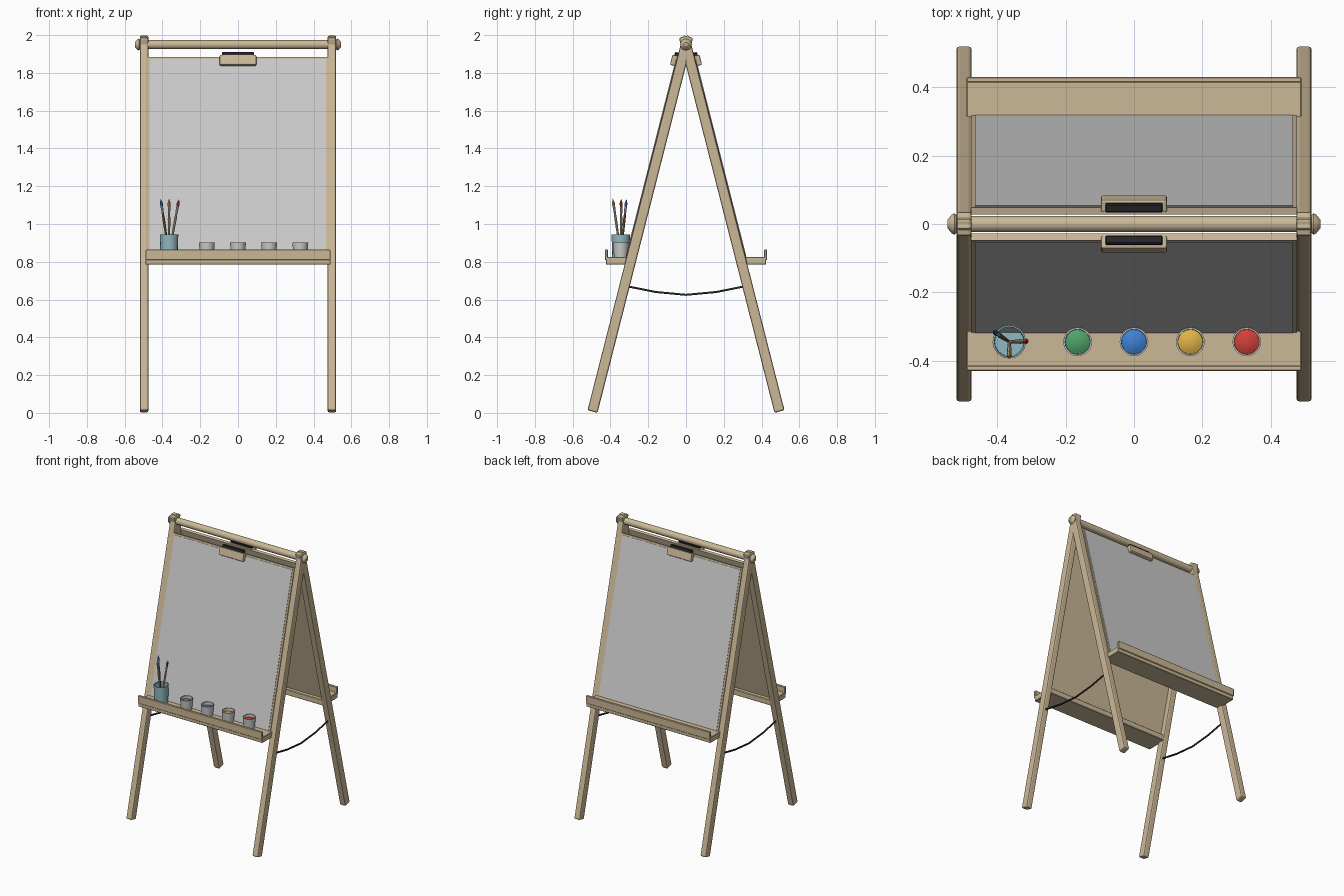
import bpy, bmesh, math
from mathutils import Matrix, Vector

if "Cube" in bpy.data.objects:
    bpy.data.objects.remove(bpy.data.objects["Cube"])

def mat(name, r, g, b):
    m = bpy.data.materials.new(name)
    m.diffuse_color = (r, g, b, 1)
    m.use_nodes = True
    m.node_tree.nodes["Principled BSDF"].inputs["Base Color"].default_value = m.diffuse_color
    return m

WOOD = mat("wood", 0.60, 0.48, 0.31)
BLACK = mat("black", 0.02, 0.02, 0.025)
TEAL = mat("teal", 0.28, 0.48, 0.53)
GREEN = mat("green", 0.08, 0.36, 0.14)
BLUE = mat("blue", 0.05, 0.22, 0.65)
YELLOW = mat("yellow", 0.75, 0.45, 0.06)
RED = mat("red", 0.65, 0.05, 0.04)
BROWN = mat("brown", 0.25, 0.14, 0.07)

def finish(name, bm, m=None, xf=None, smooth=False):
    bmesh.ops.recalc_face_normals(bm, faces=bm.faces)
    if xf is not None:
        bm.transform(xf)
    me = bpy.data.meshes.new(name)
    bm.to_mesh(me)
    bm.free()
    ob = bpy.data.objects.new(name, me)
    bpy.context.collection.objects.link(ob)
    if m:
        me.materials.append(m)
    if smooth:
        bpy.ops.object.select_all(action='DESELECT')
        ob.select_set(True)
        bpy.context.view_layer.objects.active = ob
        bpy.ops.object.shade_smooth_by_angle(angle=math.radians(35))
    return ob

def box(name, lo, hi, m=None, xf=None, bevel=0.0, seg=1):
    lo, hi = Vector(lo), Vector(hi)
    bm = bmesh.new()
    bmesh.ops.create_cube(bm, size=1)
    for v in bm.verts:
        v.co = Vector([(lo[i] + hi[i]) / 2 + v.co[i] * (hi[i] - lo[i]) for i in range(3)])
    ob = finish(name, bm, m, xf)
    if bevel:
        mod = ob.modifiers.new("bevel", 'BEVEL')
        mod.width, mod.segments = bevel, seg
    return ob

def lathe(name, profile, m=None, xf=None, n=16):
    # spin a (radius, height) profile about z
    bm = bmesh.new()
    vs = [bm.verts.new((r, 0, z)) for r, z in profile]
    es = [bm.edges.new(p) for p in zip(vs, vs[1:])]
    bmesh.ops.spin(bm, geom=vs + es, cent=(0, 0, 0), axis=(0, 0, 1),
                   angle=2 * math.pi, steps=n, use_duplicate=False)
    bmesh.ops.remove_doubles(bm, verts=bm.verts, dist=1e-5)
    return finish(name, bm, m, xf, smooth=True)

def aim(a, b):
    a, b = Vector(a), Vector(b)
    return Matrix.Translation(a) @ (b - a).to_track_quat('Z', 'Y').to_matrix().to_4x4()

# Two identical frames leaning from the pivot dowel, front and back
PIVOT = 1.95
LEAN = math.asin(0.495 / 2.005)
for side, turn in (("front", 0), ("back", math.pi)):
    spin = Matrix.Rotation(turn, 4, 'Z')
    xf = spin @ Matrix.Translation((0, 0, PIVOT)) @ Matrix.Rotation(-LEAN, 4, 'X')
    for s, label in ((-1, "left"), (1, "right")):
        box(f"{side}_{label}_leg", (s * 0.4975 - 0.0225, -0.0275, -2.005),
            (s * 0.4975 + 0.0225, 0.0275, 0.044), WOOD, xf, 0.009, 2)
    # board with its drawing panel
    box(f"{side}_board", (-0.477, -0.030, -1.17), (0.477, -0.010, -0.075), WOOD, xf)
    box(f"{side}_panel", (-0.465, -0.033, -1.165), (0.465, -0.028, -0.087), None, xf)
    # paper clip
    box(f"{side}_clip", (-0.097, -0.056, -0.125), (0.097, -0.016, -0.070), WOOD, xf, 0.007, 2)
    box(f"{side}_clip_grip", (-0.084, -0.046, -0.09), (0.084, -0.021, -0.052), BLACK, xf, 0.003)
    # tray
    box(f"{side}_tray", (-0.49, -0.424, 0.785), (0.49, -0.27, 0.825), WOOD, spin, 0.003)
    box(f"{side}_tray_lip", (-0.49, -0.43, 0.81), (0.49, -0.414, 0.865), WOOD, spin, 0.003)

# Pivot dowel with end knobs
lathe("pivot_dowel", [(0, -0.53), (0.024, -0.53), (0.024, 0.53), (0, 0.53)], WOOD,
      Matrix.Translation((0, 0, PIVOT)) @ Matrix.Rotation(math.pi / 2, 4, 'Y'))
for s, label in ((-1, "left"), (1, "right")):
    lathe(f"{label}_knob", [(0, 0), (0.022, 0), (0.031, 0.010), (0.028, 0.018), (0.012, 0.031), (0, 0.031)],
          WOOD, aim((s * 0.515, 0, PIVOT), (s, 0, PIVOT)), 12)
    # sagging cord between the legs
    cu = bpy.data.curves.new(f"{label}_cord", 'CURVE')
    cu.dimensions = '3D'
    cu.bevel_depth, cu.bevel_resolution, cu.use_fill_caps = 0.006, 1, True
    pts = [(-0.31, 0.67), (-0.16, 0.64), (0, 0.625), (0.16, 0.64), (0.31, 0.67)]
    sp = cu.splines.new('POLY')
    sp.points.add(len(pts) - 1)
    for p, (y, z) in zip(sp.points, pts):
        p.co = (s * 0.4975, y, z, 1)
    cu.materials.append(BLACK)
    bpy.context.collection.objects.link(bpy.data.objects.new(f"{label}_cord", cu))

# Paint pots on the front tray
for x, m in ((-0.165, GREEN), (0, BLUE), (0.165, YELLOW), (0.33, RED)):
    at = Matrix.Translation((x, -0.345, 0.825))
    lathe(f"{m.name}_paint_pot", [(0, 0), (0.036, 0), (0.042, 0.076), (0.037, 0.076), (0.034, 0.008), (0, 0.008)],
          None, at, 20)
    lathe(f"{m.name}_paint", [(0.0362, 0.056), (0.024, 0.062), (0.012, 0.065), (0, 0.066)], m, at, 20)

# Brush cup with three brushes
CX, CY = -0.365, -0.345
lathe("brush_cup", [(0, 0), (0.046, 0), (0.049, 0.12), (0.044, 0.12), (0.042, 0.01), (0, 0.01)],
      TEAL, Matrix.Translation((CX, CY, 0.825)), 16)
for x, y, m in ((-0.41, -0.315, BLUE), (-0.312, -0.343, RED), (-0.365, -0.388, YELLOW)):
    xf = aim((CX, CY, 0.838), (x, y, 1.135))
    lathe(f"{m.name}_brush_handle", [(0, 0), (0.004, 0), (0.007, 0.19), (0.005, 0.225), (0, 0.225)],
          WOOD if m != BLUE else BROWN, xf, 8)
    lathe(f"{m.name}_brush_ferrule", [(0, 0.22), (0.006, 0.22), (0.007, 0.262), (0, 0.262)], None, xf, 8)
    lathe(f"{m.name}_brush_tip", [(0, 0.26), (0.007, 0.26), (0.008, 0.275), (0, 0.30)], m, xf, 8)
